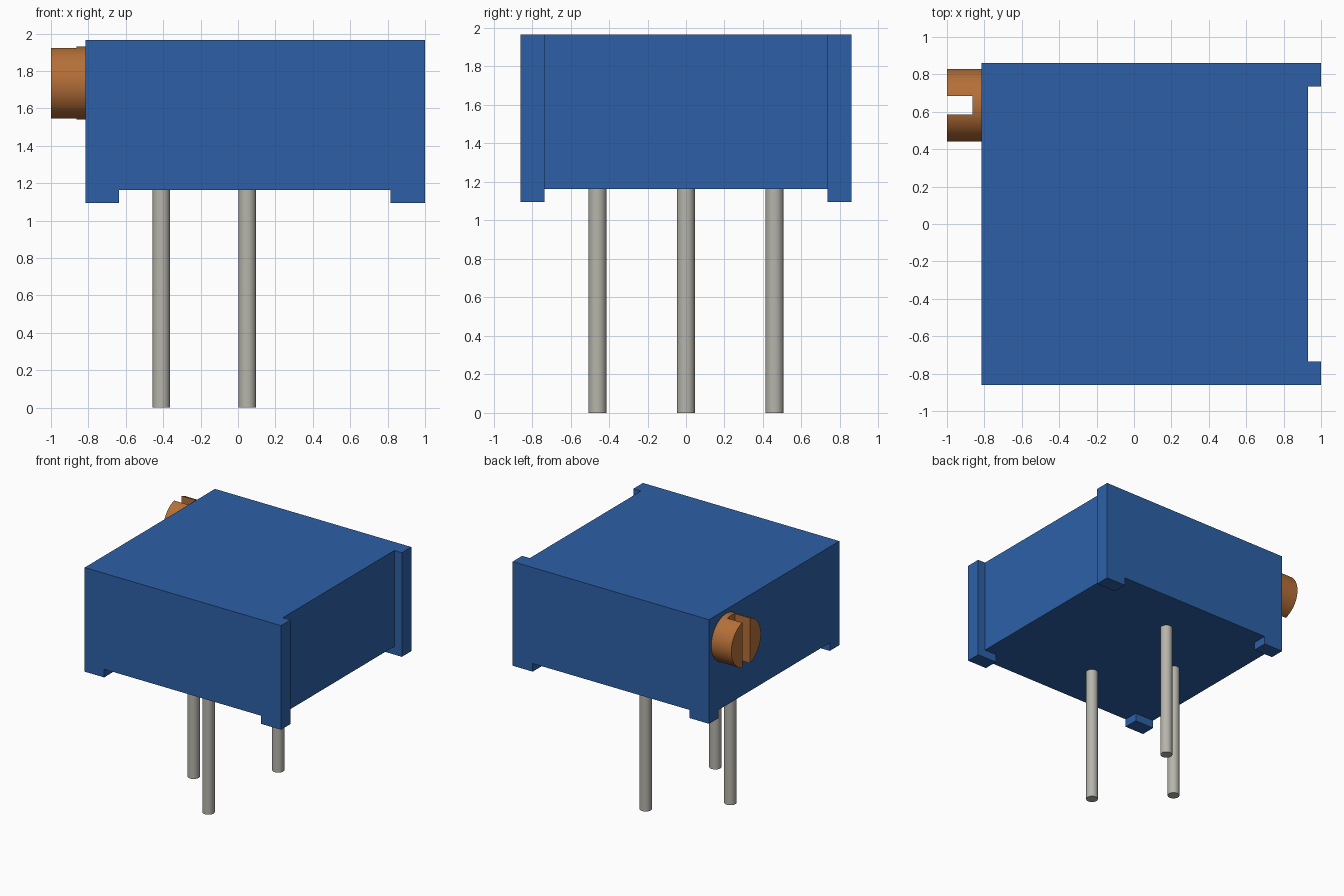
import bpy
import bmesh
from math import radians
from mathutils import Matrix, Vector

if "Cube" in bpy.data.objects:
    bpy.data.objects.remove(bpy.data.objects["Cube"], do_unlink=True)


def material(name, rgb):
    mat = bpy.data.materials.new(name)
    mat.use_nodes = True
    colour = (*rgb, 1)
    mat.diffuse_color = colour
    mat.node_tree.nodes["Principled BSDF"].inputs["Base Color"].default_value = colour
    return mat


def finish(name, bm, mat=None):
    bmesh.ops.recalc_face_normals(bm, faces=bm.faces)
    mesh = bpy.data.meshes.new(name)
    bm.to_mesh(mesh)
    bm.free()
    obj = bpy.data.objects.new(name, mesh)
    bpy.context.collection.objects.link(obj)
    if mat:
        mesh.materials.append(mat)
    return obj


def box(name, low, high):
    bm = bmesh.new()
    low, high = Vector(low), Vector(high)
    size = Matrix.Diagonal((*(high - low), 1))
    bmesh.ops.create_cube(bm, size=1, matrix=Matrix.Translation((low + high) / 2) @ size)
    return finish(name, bm)


def cylinder(name, radius, length, centre, mat, axis="Z", sides=48):
    bm = bmesh.new()
    turn = Matrix.Rotation(radians(90), 4, "Y") if axis == "X" else Matrix()
    bmesh.ops.create_cone(bm, cap_ends=True, segments=sides, radius1=radius, radius2=radius,
                          depth=length, matrix=Matrix.Translation(centre) @ turn)
    return finish(name, bm, mat)


def select_only(obj):
    bpy.ops.object.select_all(action="DESELECT")
    obj.select_set(True)
    bpy.context.view_layer.objects.active = obj


def cut(obj, cutter):
    mod = obj.modifiers.new("cut", "BOOLEAN")
    mod.operation, mod.solver, mod.object = "DIFFERENCE", "EXACT", cutter
    select_only(obj)
    bpy.ops.object.modifier_apply(modifier=mod.name)
    bpy.data.objects.remove(cutter, do_unlink=True)


def smooth(obj):
    select_only(obj)
    bpy.ops.object.shade_smooth_by_angle(angle=radians(30))


blue = material("blue plastic", (0.026, 0.118, 0.39))
copper = material("copper", (0.46, 0.16, 0.04))
steel = material("pin metal", (0.47, 0.46, 0.41))

LEFT, RIGHT, DEPTH = -0.815, 1.0, 0.86
FOOT, FLOOR, TOP = 1.095, 1.163, 1.965
RECESS, INNER = 0.93, 0.735

# Housing: C-shaped plan pulled up to full height
bm = bmesh.new()
half = [(LEFT, -DEPTH), (RIGHT, -DEPTH), (RIGHT, -INNER), (RECESS, -INNER)]
plan = half + [(x, -y) for x, y in reversed(half)]
base = bm.faces.new([bm.verts.new((x, y, FOOT)) for x, y in plan])
walls = bmesh.ops.extrude_face_region(bm, geom=[base], use_keep_orig=True)
bmesh.ops.translate(bm, vec=(0, 0, TOP - FOOT),
                    verts=[v for v in walls["geom"] if isinstance(v, bmesh.types.BMVert)])
housing = finish("housing", bm, blue)

# Underside channels that leave four corner feet
cut(housing, box("channel_across", (-0.635, -2, 1), (0.815, 2, FLOOR)))
cut(housing, box("channel_along", (-2, -INNER, 1), (2, INNER, FLOOR)))

# Adjustment screw with a through slot
screw_y, screw_z = 0.635, 1.735
screw = cylinder("adjustment_screw", 0.195, 0.2, (-0.9, screw_y, screw_z), copper, "X", 64)
cut(screw, box("slot", (-1.1, screw_y - 0.05, 1), (-0.863, screw_y + 0.05, 2.5)))
smooth(screw)

# Three staggered pins
for name, x, y in (("front_pin", 0.05, -0.46), ("middle_pin", -0.41, 0), ("back_pin", 0.05, 0.46)):
    smooth(cylinder(name, 0.047, FLOOR + 0.01, (x, y, (FLOOR + 0.01) / 2), steel, sides=32))
